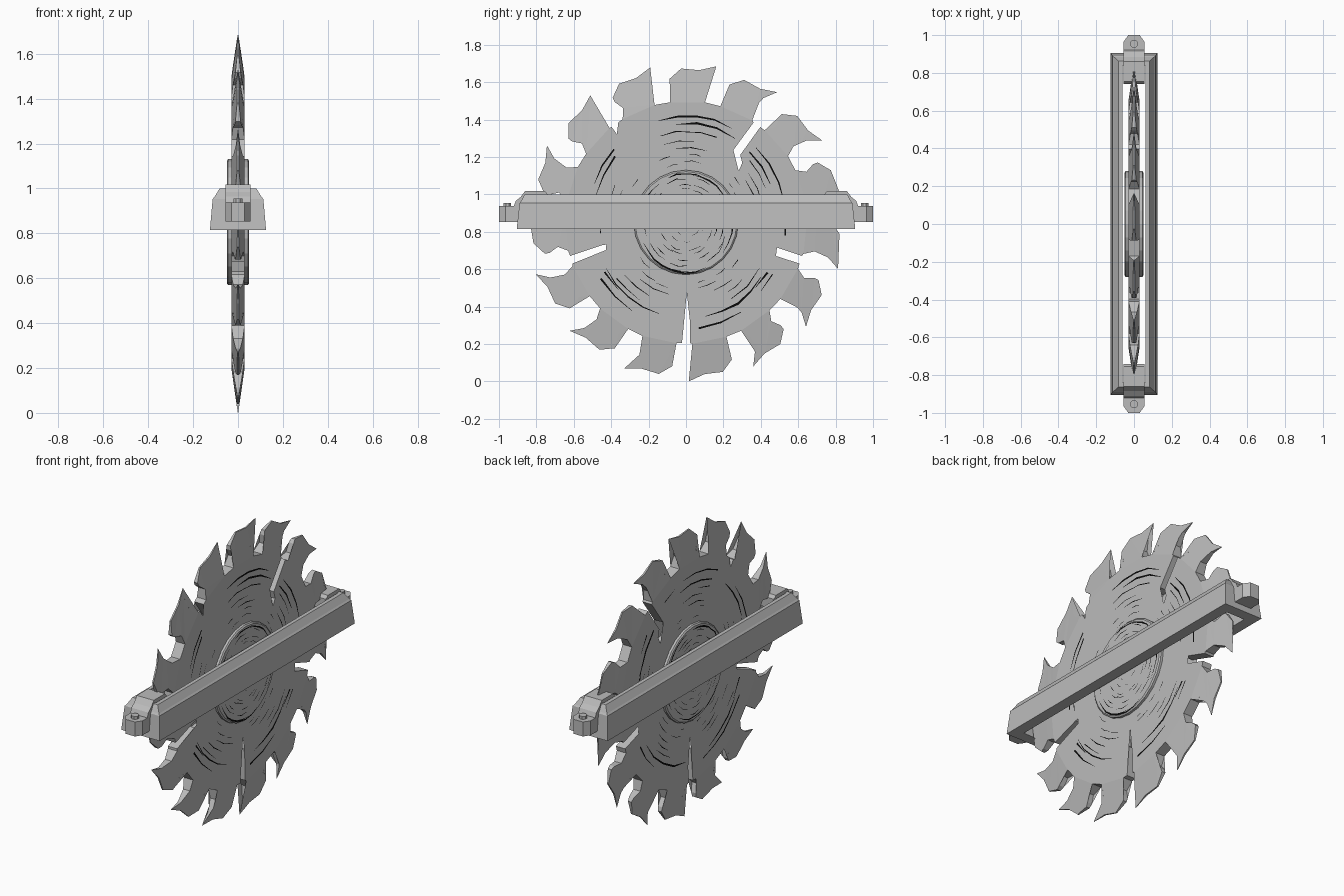
import bpy, bmesh, math, random
from mathutils import Vector

random.seed(7)
cube = bpy.data.objects.get("Cube")
if cube:
    bpy.data.objects.remove(cube, do_unlink=True)

CZ = 0.85          # height of the blade centre
HALF = 0.03        # half thickness of the blade
TEETH = 15
STEP = 360 / TEETH
FIRST_TIP = 127


def material(name, value):
    m = bpy.data.materials.new(name)
    m.use_nodes = True
    colour = (value, value, value, 1)
    m.diffuse_color = colour
    bsdf = m.node_tree.nodes["Principled BSDF"]
    bsdf.inputs["Base Color"].default_value = colour
    bsdf.inputs["Roughness"].default_value = 0.7
    return m


steel = material("grey steel", 0.5)
black = material("black scratches", 0.003)


def finish(name, bm, mat, fix=True):
    if fix:
        bmesh.ops.recalc_face_normals(bm, faces=bm.faces)
    mesh = bpy.data.meshes.new(name)
    bm.to_mesh(mesh)
    bm.free()
    mesh.materials.append(mat)
    ob = bpy.data.objects.new(name, mesh)
    bpy.context.collection.objects.link(ob)
    return ob


def polar(deg, r, x=0.0):
    a = math.radians(deg)
    return Vector((x, r * math.cos(a), CZ + r * math.sin(a)))


def loft(name, loops, mat, closed=False):
    """Skin a series of equal point loops; cap the ends or join them."""
    bm = bmesh.new()
    rings = [[bm.verts.new(p) for p in loop] for loop in loops]
    n = len(rings[0])
    pairs = list(zip(rings, rings[1:]))
    if closed:
        pairs.append((rings[-1], rings[0]))
    else:
        bm.faces.new(rings[0])
        bm.faces.new(rings[-1])
    for a, b in pairs:
        for i in range(n):
            j = (i + 1) % n
            bm.faces.new((a[i], a[j], b[j], b[i]))
    return finish(name, bm, mat)


# Saw blade: flat body with keyhole slots, hooked teeth thinning to their tips
TOOTH = [(4.3, .705), (3.6, .75), (3.1, .783), (0, .85), (6, .817),
         (12.8, .823), (17.5, .773), (17.6, .747), (15.8, .698)]


def keyhole(deg):
    radial = polar(deg, 1) - polar(0, 0)
    tangent = Vector((0, -radial.z, radial.y))
    local = [(.645, -.0215)]
    for i in range(9):
        phi = -math.radians(20 + 40 * i)
        local.append((.40 + .066 * math.cos(phi), .066 * math.sin(phi)))
    local.append((.645, .0215))
    return [Vector((0, 0, CZ)) + radial * r + tangent * t for r, t in local]


bm = bmesh.new()
body, starts, ends = [], [], []
for k in range(TEETH):
    tip = FIRST_TIP + k * STEP
    ends.append(bm.verts.new(polar(tip - 5.5, .648)))
    body.append(ends[-1])
    if k % 3 == 0:
        body += [bm.verts.new(p) for p in keyhole(tip - 1)]
    starts.append(bm.verts.new(polar(tip + 2, .65)))
    body.append(starts[-1])
bm.faces.new(body)
for k in range(TEETH):
    tip = FIRST_TIP + k * STEP
    hook = [bm.verts.new(polar(tip + d, r)) for d, r in TOOTH]
    bm.faces.new([starts[k]] + hook + [ends[(k + 1) % TEETH]])
bmesh.ops.triangulate(bm, faces=bm.faces[:])
back = bm.verts[:]
ext = bmesh.ops.extrude_face_region(bm, geom=bm.faces[:], use_keep_orig=True)
front = [g for g in ext["geom"] if isinstance(g, bmesh.types.BMVert)]
for verts, side in ((back, -1), (front, 1)):
    for v in verts:
        r = math.hypot(v.co.y, v.co.z - CZ)
        v.co.x = side * max(.001, HALF * min(1, (.85 - r) / .2))
finish("saw_blade", bm, steel)

# Raised hub
loft("blade_hub", [[polar(i * 15, r, x) for i in range(24)]
                   for r, x in ((.272, -.05), (.28, -.044), (.28, .044), (.272, .05))], steel)


# Concentric scratches on both faces, kept clear of the keyholes
def near_slot(deg, r):
    d = (deg - FIRST_TIP + 1 + 36) % 72 - 36
    return r > .31 and abs(d) < (11 if r < .49 else 4)


def scratch(bm, start, sweep, r, width, x, side):
    n = max(2, round(sweep / 12))
    rows = []
    for i in range(n + 1):
        d = start + sweep * i / n
        w = width * math.sin(math.pi * (i + .3) / (n + .6)) * random.uniform(.5, 1)
        rr = r + random.uniform(-.003, .003)
        rows.append((d, rr, w))
    for (d0, r0, w0), (d1, r1, w1) in zip(rows, rows[1:]):
        if near_slot(d0, r) or near_slot(d1, r) or near_slot((d0 + d1) / 2, r):
            continue
        pts = [polar(d0, r0, x), polar(d0, r0 + w0, x), polar(d1, r1 + w1, x), polar(d1, r1, x)]
        for p in pts:
            p.y *= .95
        if side > 0:
            pts.reverse()
        bm.faces.new([bm.verts.new(p) for p in pts])


def scratches(name, x, bands):
    bm = bmesh.new()
    for side in (1, -1):
        for r, width, count, sweep in bands:
            for i in range(count):
                start = 360 * i / count + random.uniform(0, 200 / count)
                scratch(bm, start, sweep * random.uniform(.6, 1.2), r + random.uniform(-.008, .008),
                        width, side * x, side)
    finish(name, bm, black, fix=False)


# each band: radius, line width, number of arcs, sweep of an arc
scratches("blade_scratches", HALF + .0015,
          [(.56, .013, 6, 50), (.52, .014, 7, 45), (.48, .007, 9, 28), (.44, .006, 10, 22),
           (.40, .006, 10, 22), (.36, .005, 12, 16), (.32, .005, 12, 16)])
scratches("hub_scratches", .0515,
          [(.262, .011, 6, 60), (.235, .006, 9, 28), (.205, .005, 9, 24), (.175, .004, 9, 22),
           (.145, .004, 8, 24), (.11, .003, 7, 26), (.075, .003, 5, 30)])


# Tapered open frame around the blade
def rectangle(hx, hy, z):
    return [(-hx, -hy, z), (hx, -hy, z), (hx, hy, z), (-hx, hy, z)]


loft("frame", [rectangle(*s) for s in (
    (.125, .905, .815), (.113, .89, .953), (.105, .883, .962), (.088, .868, .99),
    (.082, .862, 1.0), (.06, .84, 1.0), (.06, .84, .815))], steel, closed=True)

# Clamp, mounting tab and bolt at each end
CLAMP = [(.74, .94), (.74, 1.0), (.755, 1.018), (.86, 1.018), (.885, .985),
         (.91, .965), (.92, .94), (.92, .87), (.89, .87), (.86, .94)]
TAB = [(-.055, .88), (.055, .88), (.055, .965), (.03, 1.0), (-.03, 1.0), (-.055, .965)]
for end, s in (("front", -1), ("back", 1)):
    loft(end + "_clamp", [[(x, s * y, z) for y, z in CLAMP] for x in (-.055, .055)], steel)
    loft(end + "_tab", [[(x, s * y, z) for x, y in TAB] for z in (.853, .938)], steel)
    loft(end + "_bolt", [[(.022 * math.cos(i * math.pi / 4 + .39),
                           s * .955 + .022 * math.sin(i * math.pi / 4 + .39), z)
                          for i in range(8)] for z in (.93, .955)], steel)
